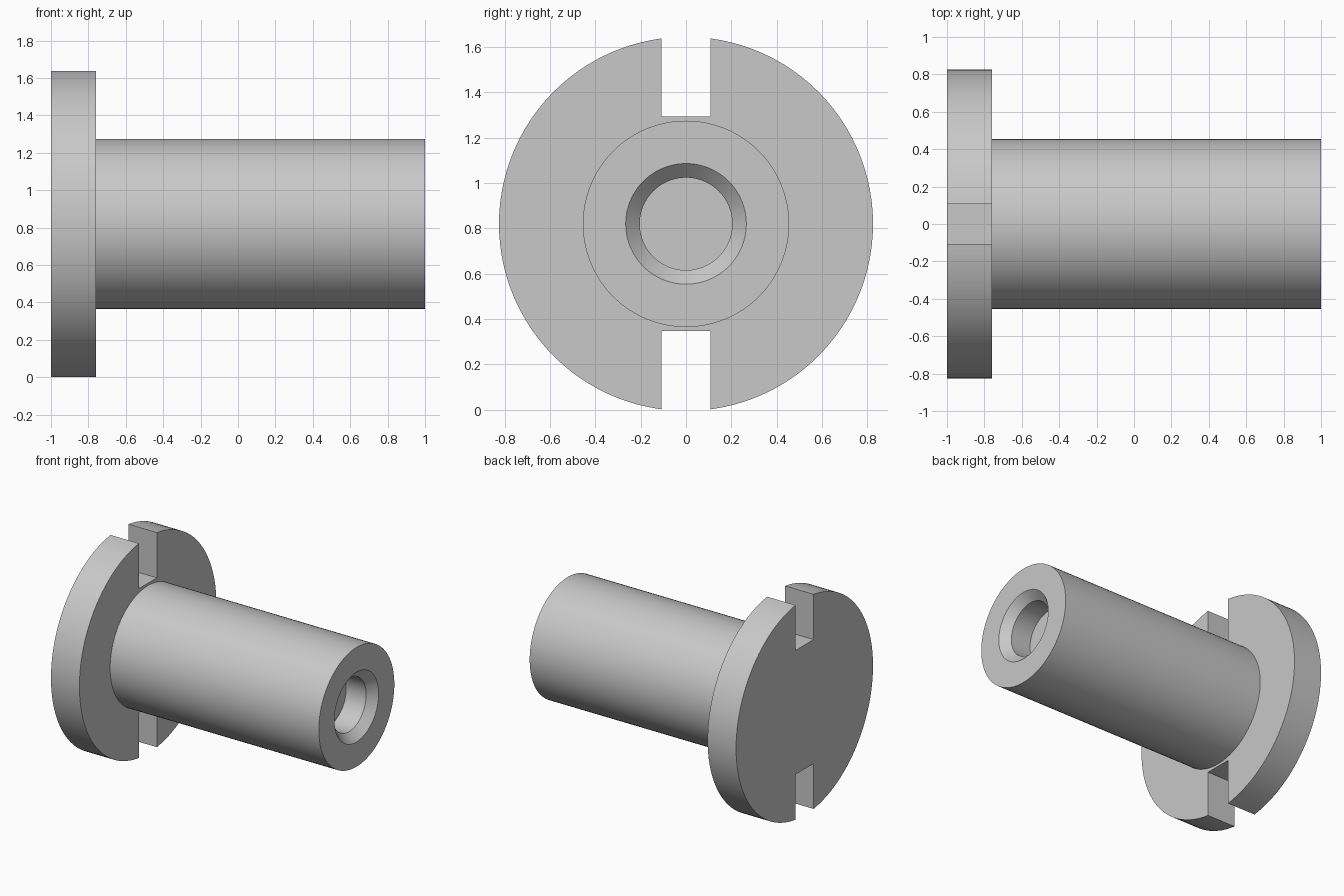
import bpy, bmesh
from math import sin, cos, asin, pi, radians

AXIS_Z = 0.82
FLANGE_BACK, FLANGE_FRONT, SHAFT_END = -1.0, -0.76, 1.0
FLANGE_R, SHAFT_R = 0.825, 0.455
SLOT_HALF, SLOT_FLOOR = 0.108, 0.473
HOLE_R, HOLE_MOUTH_R, HOLE_DEPTH = 0.204, 0.266, 0.23
SEGMENTS = 96

cube = bpy.data.objects.get("Cube")
if cube:
    bpy.data.objects.remove(cube, do_unlink=True)

grey = bpy.data.materials.new("light_grey_metal")
grey.use_nodes = True
colour = (0.58, 0.58, 0.58, 1)
grey.diffuse_color = colour
grey.node_tree.nodes["Principled BSDF"].inputs["Base Color"].default_value = colour


def finish(name, bm):
    """Turn a bmesh into a shaded object on the shaft axis."""
    bmesh.ops.recalc_face_normals(bm, faces=bm.faces)
    mesh = bpy.data.meshes.new(name)
    bm.to_mesh(mesh)
    bm.free()
    mesh.materials.append(grey)
    obj = bpy.data.objects.new(name, mesh)
    obj.location.z = AXIS_Z
    bpy.context.collection.objects.link(obj)
    bpy.ops.object.select_all(action='DESELECT')
    obj.select_set(True)
    bpy.context.view_layer.objects.active = obj
    bpy.ops.object.shade_smooth_by_angle(angle=radians(30))
    return obj


# Flange: disc outline with two opposite slots, extruded along x
half = SEGMENTS // 2
start = asin(SLOT_HALF / FLANGE_R)
outline = []
for side in (1, -1):
    for i in range(half + 1):
        a = start + (pi - 2 * start) * i / half
        outline.append((side * FLANGE_R * sin(a), side * FLANGE_R * cos(a)))
    outline += [(side * SLOT_HALF, -side * SLOT_FLOOR),
                (-side * SLOT_HALF, -side * SLOT_FLOOR)]

bm = bmesh.new()
disc = bm.faces.new([bm.verts.new((FLANGE_BACK, y, z)) for y, z in outline])
extruded = bmesh.ops.extrude_face_region(bm, geom=[disc], use_keep_orig=True)
moved = [v for v in extruded["geom"] if isinstance(v, bmesh.types.BMVert)]
bmesh.ops.translate(bm, verts=moved, vec=(FLANGE_FRONT - FLANGE_BACK, 0, 0))
finish("slotted_flange", bm)

# Shaft: turned profile with a chamfered blind hole in the free end
chamfer = HOLE_MOUTH_R - HOLE_R
profile = [(FLANGE_FRONT, SHAFT_R), (SHAFT_END, SHAFT_R),
           (SHAFT_END, HOLE_MOUTH_R), (SHAFT_END - chamfer, HOLE_R),
           (SHAFT_END - HOLE_DEPTH, HOLE_R)]
bm = bmesh.new()
rings = []
for x, r in profile:
    angles = [2 * pi * i / SEGMENTS for i in range(SEGMENTS)]
    rings.append([bm.verts.new((x, r * sin(a), r * cos(a))) for a in angles])
for a, b in zip(rings, rings[1:]):
    for i in range(SEGMENTS):
        j = (i + 1) % SEGMENTS
        bm.faces.new((a[i], a[j], b[j], b[i]))
bm.faces.new(rings[-1])  # hole floor
bm.faces.new(rings[0])   # end seated on the flange
finish("shaft", bm)
